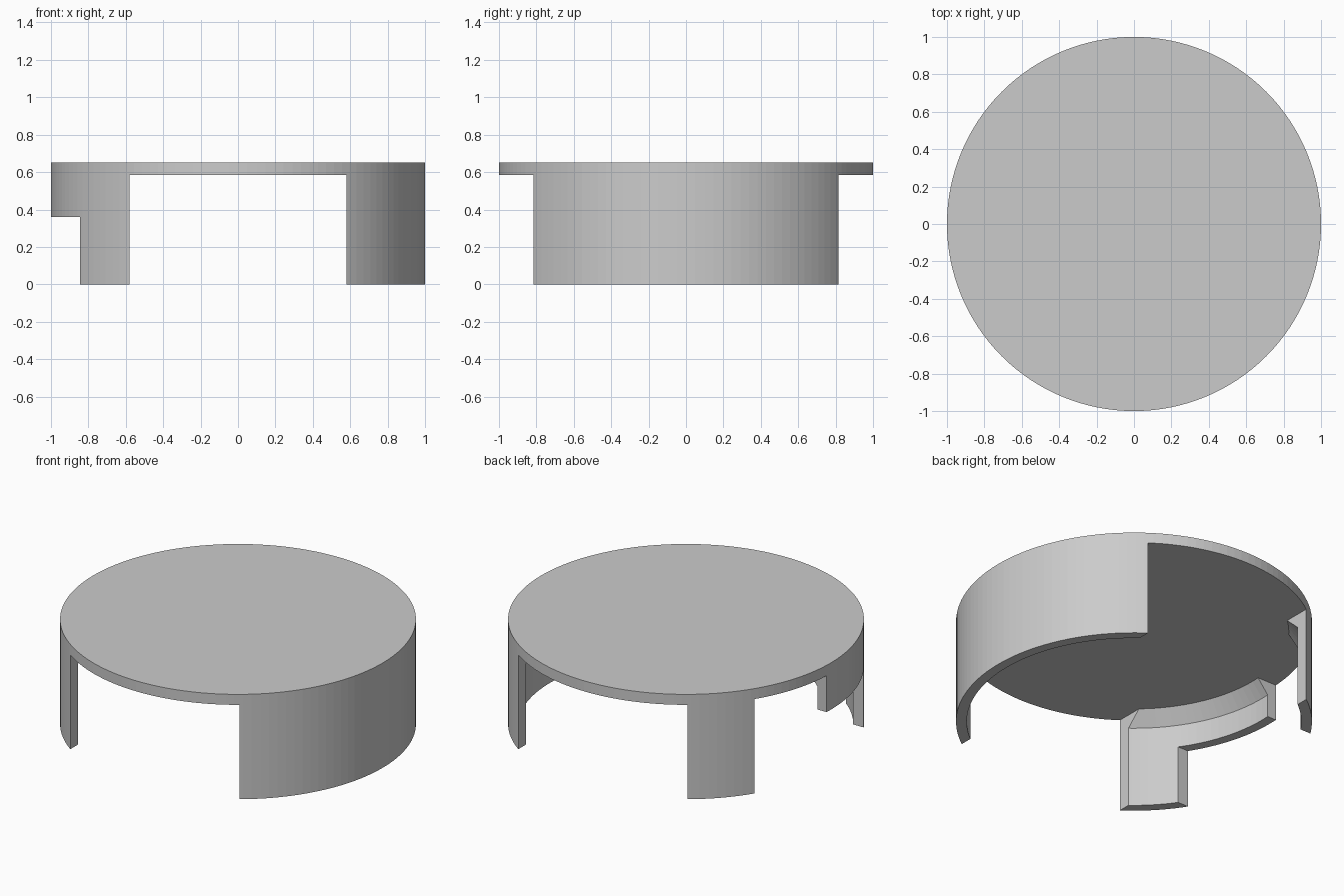
import bpy
import bmesh
import math

SEGMENTS = 128
UNDERSIDE, TOP = 0.585, 0.65   # lid plate heights
GAP = 0.58                     # half width of the front and back openings
NOTCH = 0.535                  # half width of the side notch

cube = bpy.data.objects.get("Cube")
if cube:
    bpy.data.objects.remove(cube, do_unlink=True)

grey = bpy.data.materials.new("light grey")
grey.use_nodes = True
colour = (0.6, 0.6, 0.6, 1)
grey.diffuse_color = colour
grey.node_tree.nodes["Principled BSDF"].inputs["Base Color"].default_value = colour


def add_object(name, bm):
    bmesh.ops.recalc_face_normals(bm, faces=bm.faces)
    mesh = bpy.data.meshes.new(name)
    bm.to_mesh(mesh)
    bm.free()
    mesh.materials.append(grey)
    obj = bpy.data.objects.new(name, mesh)
    bpy.context.collection.objects.link(obj)
    return obj


def ring():
    """Full wall ring with a sloped brace where it meets the lid."""
    profile = [(1, 0), (1, UNDERSIDE), (0.87, UNDERSIDE), (0.94, 0.5), (0.94, 0)]
    bm = bmesh.new()
    loops = []
    for i in range(SEGMENTS):
        a = math.tau * i / SEGMENTS
        loops.append([bm.verts.new((r * math.cos(a), r * math.sin(a), z))
                      for r, z in profile])
    for i, here in enumerate(loops):
        there = loops[(i + 1) % SEGMENTS]
        for j in range(len(profile)):
            k = (j + 1) % len(profile)
            bm.faces.new((here[j], there[j], there[k], here[k]))
    bmesh.ops.recalc_face_normals(bm, faces=bm.faces)
    return bm


def wall(name, cuts):
    """Keep the part of the ring behind each (point, outward normal) plane."""
    bm = ring()
    for point, normal in cuts:
        result = bmesh.ops.bisect_plane(
            bm, geom=bm.verts[:] + bm.edges[:] + bm.faces[:],
            plane_co=point, plane_no=normal, clear_outer=True)
        rim = [e for e in result["geom_cut"] if isinstance(e, bmesh.types.BMEdge)]
        bmesh.ops.edgenet_fill(bm, edges=rim)
    return add_object(name, bm)


# Round lid plate
bm = bmesh.new()
bmesh.ops.create_cone(bm, cap_ends=True, segments=SEGMENTS, radius1=1, radius2=1,
                      depth=TOP - UNDERSIDE)
bmesh.ops.translate(bm, verts=bm.verts, vec=(0, 0, (TOP + UNDERSIDE) / 2))
add_object("lid", bm)

# Walls and legs
left_cut = ((GAP, 0, 0), (-1, 0, 0))
right_cut = ((-GAP, 0, 0), (1, 0, 0))
wall("left_wall", [left_cut])
wall("back_leg", [right_cut, ((0, NOTCH, 0), (0, -1, 0))])
front_leg = wall("front_leg_and_skirt", [right_cut, ((0, 0.05, 0), (0, 1, 0))])

# Notch under the skirt
bm = bmesh.new()
bmesh.ops.create_cube(bm, size=1)
bmesh.ops.scale(bm, verts=bm.verts, vec=(1, 2 * NOTCH, 0.72))
bmesh.ops.translate(bm, verts=bm.verts, vec=(-1, 0, 0))
cutter = add_object("notch_cutter", bm)
cutter.hide_render = True
cut = front_leg.modifiers.new("notch", "BOOLEAN")
cut.operation = "DIFFERENCE"
cut.solver = "EXACT"
cut.object = cutter
bpy.context.view_layer.objects.active = front_leg
bpy.ops.object.modifier_apply(modifier=cut.name)
bpy.data.objects.remove(cutter, do_unlink=True)
